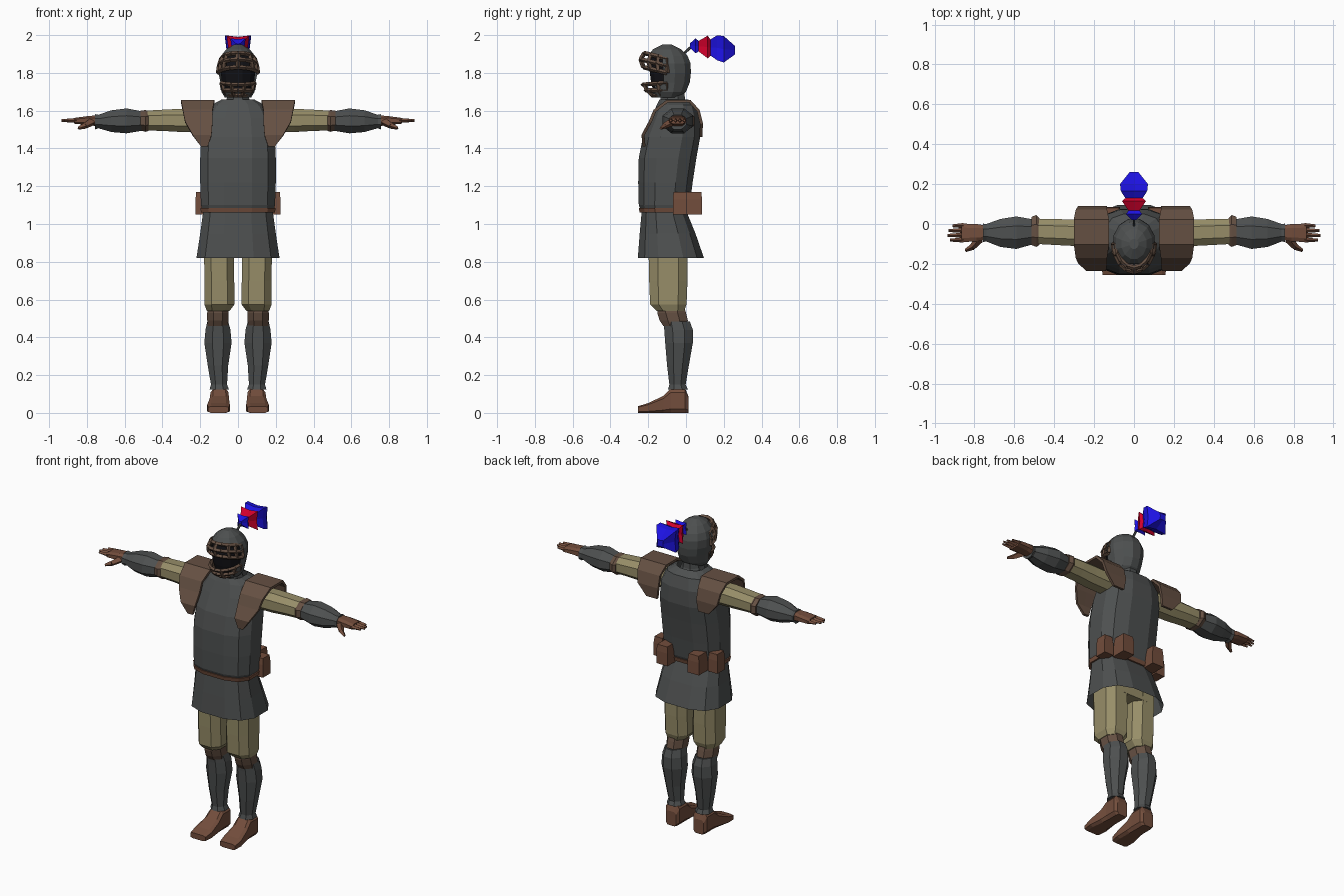
import bpy, bmesh, math
from mathutils import Vector

COLORS = {
    "steel": (0.075, 0.08, 0.08, 1), "leather": (0.13, 0.08, 0.055, 1),
    "hide": (0.17, 0.075, 0.045, 1), "cloth": (0.31, 0.27, 0.14, 1),
    "black": (0.006, 0.006, 0.008, 1), "blue": (0.012, 0.006, 0.75, 1),
    "red": (0.65, 0.0, 0.025, 1),
}
MATS = {}
for key, col in COLORS.items():
    MATS[key] = bpy.data.materials.new(key)
    MATS[key].diffuse_color = col


def finish(name, bm, mat, mirror=False):
    bmesh.ops.recalc_face_normals(bm, faces=bm.faces)
    me = bpy.data.meshes.new(name)
    bm.to_mesh(me)
    bm.free()
    ob = bpy.data.objects.new(name, me)
    bpy.context.collection.objects.link(ob)
    me.materials.append(MATS[mat])
    if mirror:
        ob.modifiers.new("mirror", "MIRROR").use_mirror_merge = False
    return ob


def section(n, power, star):
    """Unit super-ellipse or star outline, scaled to reach +-1."""
    pts = []
    for k in range(n):
        a = 2 * math.pi * (k + (0 if star else 0.5)) / n
        c, s = math.cos(a), math.sin(a)
        r = star if star and k % 2 == 0 else 1
        pts.append((r * math.copysign(abs(c) ** (2 / power), c),
                    r * math.copysign(abs(s) ** (2 / power), s)))
    mu, mv = max(p[0] for p in pts), max(p[1] for p in pts)
    return [(u / mu, v / mv) for u, v in pts]


def loft_bm(axis, rings, n=8, power=2, star=0, caps=True):
    """Rings are (position, min u, max u, min v, max v) across the axis."""
    bm = bmesh.new()
    loops = []
    for p, u0, u1, v0, v1 in rings:
        loop = []
        for u, v in section(n, power, star):
            co = [(u0 + u1) / 2 + u * (u1 - u0) / 2, (v0 + v1) / 2 + v * (v1 - v0) / 2]
            co.insert(axis, p)
            loop.append(bm.verts.new(co))
        loops.append(loop)
    for a, b in zip(loops, loops[1:]):
        for k in range(n):
            bm.faces.new((a[k], a[(k + 1) % n], b[(k + 1) % n], b[k]))
    if caps:
        bm.faces.new(loops[0])
        bm.faces.new(loops[-1])
    return bm


def loft(name, mat, axis, rings, mirror=False, **kw):
    return finish(name, loft_bm(axis, rings, **kw), mat, mirror)


def beam(bm, a, b, r1, r2=None, n=4):
    a, b = Vector(a), Vector(b)
    mat = (b - a).to_track_quat("Z", "Y").to_matrix().to_4x4()
    mat.translation = (a + b) / 2
    bmesh.ops.create_cone(bm, cap_ends=True, segments=n, radius1=r1,
                          radius2=r2 or r1, depth=(b - a).length, matrix=mat)


# Tunic with flared skirt, belt and neck
loft("tunic", "steel", 2, [
    (0.82, -.22, .22, -.255, .095), (0.95, -.2, .2, -.245, .05), (1.06, -.185, .185, -.235, .005),
    (1.10, -.196, .196, -.25, .02), (1.22, -.2, .2, -.253, .035), (1.35, -.2, .2, -.25, .055),
    (1.46, -.195, .195, -.228, .075), (1.56, -.18, .18, -.185, .072),
    (1.63, -.14, .14, -.155, .05), (1.66, -.085, .085, -.14, .01)], n=12, power=2.7, caps=False)
loft("belt", "hide", 2, [(1.06, -.195, .195, -.245, .015), (1.085, -.2, .2, -.25, .02)],
     n=12, power=2.7)
loft("neck", "steel", 2, [(1.6, -.08, .08, -.15, .02), (1.66, -.06, .06, -.135, -.005),
                          (1.71, -.055, .055, -.13, -.01)])

# Belt pouches at the sides and back
for name, x0, x1, y0, y1 in (("side_pouch", .16, .225, -.07, .005), ("back_pouch", .07, .15, -.01, .085)):
    loft(name, "hide", 2, [(1.05, x0, x1, y0, y1), (1.13, x0, x1, y0, y1),
                           (1.17, x0 + .006, x1 - .004, y0 + .004, y1 - .004)], True, n=4)

# Breeches, knee bands, greaves and feet
loft("hips", "cloth", 2, [(.83, -.17, .17, -.19, .01), (1.0, -.17, .17, -.2, 0)], n=8, power=3)
loft("breeches_leg", "cloth", 2, [
    (.54, .045, .165, -.155, -.01), (.575, .018, .178, -.19, .003), (.70, .02, .178, -.195, .008),
    (.95, .025, .18, -.2, .01)], True, n=8, power=2.8)
loft("knee_band", "leather", 2, [
    (.46, .055, .16, -.12, .0), (.49, .05, .163, -.14, .01), (.53, .05, .163, -.152, .0),
    (.56, .055, .158, -.15, -.01)], True)
loft("greave", "steel", 2, [
    (.125, .048, .15, -.095, .01), (.15, .058, .143, -.088, -.002), (.25, .052, .16, -.1, .015),
    (.37, .034, .178, -.11, .036), (.44, .04, .172, -.115, .036), (.485, .052, .162, -.12, .02)], True)
loft("foot", "hide", 1, [
    (.012, .062, .133, 0, .09), (-.005, .05, .145, 0, .13), (-.08, .05, .145, 0, .13),
    (-.12, .048, .15, 0, .09), (-.2, .043, .163, 0, .052), (-.255, .05, .158, 0, .035)],
    True, power=4.5)

# Sleeves, elbow bands and gauntlet cuffs
loft("sleeve", "cloth", 0, [
    (.12, -.11, .02, 1.485, 1.605), (.30, -.11, .022, 1.487, 1.61), (.40, -.105, .025, 1.493, 1.605),
    (.49, -.1, .025, 1.495, 1.6)], True, power=2.4)
loft("elbow_band", "leather", 0, [
    (.475, -.105, .03, 1.492, 1.6), (.49, -.115, .045, 1.488, 1.603), (.515, -.105, .035, 1.495, 1.6)], True)
loft("vambrace", "steel", 0, [
    (.5, -.1, .022, 1.495, 1.595), (.59, -.125, .038, 1.48, 1.612), (.67, -.115, .025, 1.487, 1.602),
    (.74, -.088, 0, 1.507, 1.578), (.758, -.09, .002, 1.5, 1.582)], True)

# Hands with four fingers and a thumb
hand = loft_bm(0, [(.74, -.08, -.008, 1.515, 1.575), (.79, -.088, 0, 1.525, 1.572),
                   (.865, -.09, .002, 1.53, 1.562)], n=8, power=3)
for y, tip in ((-.008, .91), (-.032, .93), (-.056, .935), (-.08, .922)):
    beam(hand, (.855, y, 1.548), (tip, y - .001, 1.548), .013, .007)
beam(hand, (.775, -.075, 1.54), (.81, -.115, 1.52), .022, .016)
beam(hand, (.81, -.115, 1.52), (.845, -.133, 1.507), .016, .008)
finish("hand", hand, "hide", True)

# Shoulder guards: arched strips (y, z, inner x, outer x)
bm = bmesh.new()
rows = [[bm.verts.new((x, y, z)) for x in (x0, (x0 + x1) / 2, x1)] for y, z, x0, x1 in (
    (-.222, 1.41, .16, .195), (-.228, 1.47, .14, .24), (-.19, 1.54, .135, .28),
    (-.165, 1.60, .135, .292), (-.1, 1.65, .125, .302), (.02, 1.65, .125, .302),
    (.065, 1.60, .135, .292), (.082, 1.53, .135, .28), (.078, 1.46, .145, .22))]
for a, b in zip(rows, rows[1:]):
    for i in range(2):
        bm.faces.new((a[i], b[i], b[i + 1], a[i + 1]))
pad = finish("shoulder_guard", bm, "leather", True)
sol = pad.modifiers.new("thickness", "SOLIDIFY")
sol.thickness, sol.offset = .016, 0

# Helmet shell with an open face and a dark interior
bm = loft_bm(2, [
    (1.67, -.07, .07, -.165, -.03), (1.70, -.088, .088, -.185, 0), (1.75, -.093, .093, -.2, .02),
    (1.80, -.103, .103, -.205, .026), (1.85, -.104, .104, -.208, .024), (1.89, -.09, .09, -.2, .008),
    (1.925, -.062, .062, -.175, -.025), (1.95, -.022, .022, -.125, -.075)], n=12)
gap = [f for f in bm.faces if f.calc_center_median().y < -.145 and 1.71 < f.calc_center_median().z < 1.88]
bmesh.ops.delete(bm, geom=gap, context="FACES")
finish("helmet", bm, "steel")
loft("face_shadow", "black", 2, [
    (1.69, -.06, .06, -.17, -.05), (1.75, -.085, .085, -.185, -.02), (1.83, -.094, .094, -.195, -.02),
    (1.89, -.075, .075, -.18, -.02)], n=12)


# Visor and chin grilles: curved rails joined by upright bars
def grille(name, rails, bar_steps, r):
    bm = bmesh.new()
    arcs = []
    for z, half, reach, drop in rails:
        arc = []
        for k in range(9):
            a = math.radians(-90 + k * 22.5)
            arc.append(Vector((half * math.sin(a), -.1 - reach * math.cos(a), z - drop * (1 - math.cos(a)))))
        arcs.append(arc)
        for a, b in zip(arc, arc[1:]):
            beam(bm, a, b, r)
    for a, b in zip(arcs, arcs[1:]):
        for k in bar_steps:
            beam(bm, a[k], b[k], r)
    finish(name, bm, "leather")


grille("visor", [(1.905, .088, .12, .03), (1.872, .1, .14, .035), (1.83, .105, .125, .03)],
       (0, 1, 2, 4, 6, 7, 8), .012)
grille("chin_guard", [(1.738, .088, .13, -.01), (1.708, .08, .115, 0), (1.68, .06, .08, -.005)],
       (0, 1, 3, 5, 7, 8), .011)

# Plume: stem and three star-shaped tufts
bm = bmesh.new()
beam(bm, (0, -.02, 1.895), (0, .035, 1.945), .007, n=6)
finish("plume_stem", bm, "steel")
tufts = [
    ("plume_base_tuft", "blue", [(.02, .01, 1.945), (.05, .04, 1.943), (.085, .015, 1.94)]),
    ("plume_middle_tuft", "red", [(.055, .02, 1.942), (.115, .06, 1.937), (.145, .025, 1.93)]),
    ("plume_end_tuft", "blue", [(.11, .03, 1.935), (.165, .066, 1.933), (.2, .07, 1.925), (.26, .022, 1.92)]),
]
for name, mat, rings in tufts:
    loft(name, mat, 1, [(y, -r, r, z - r, z + r) for y, r, z in rings], n=8, star=.62)
